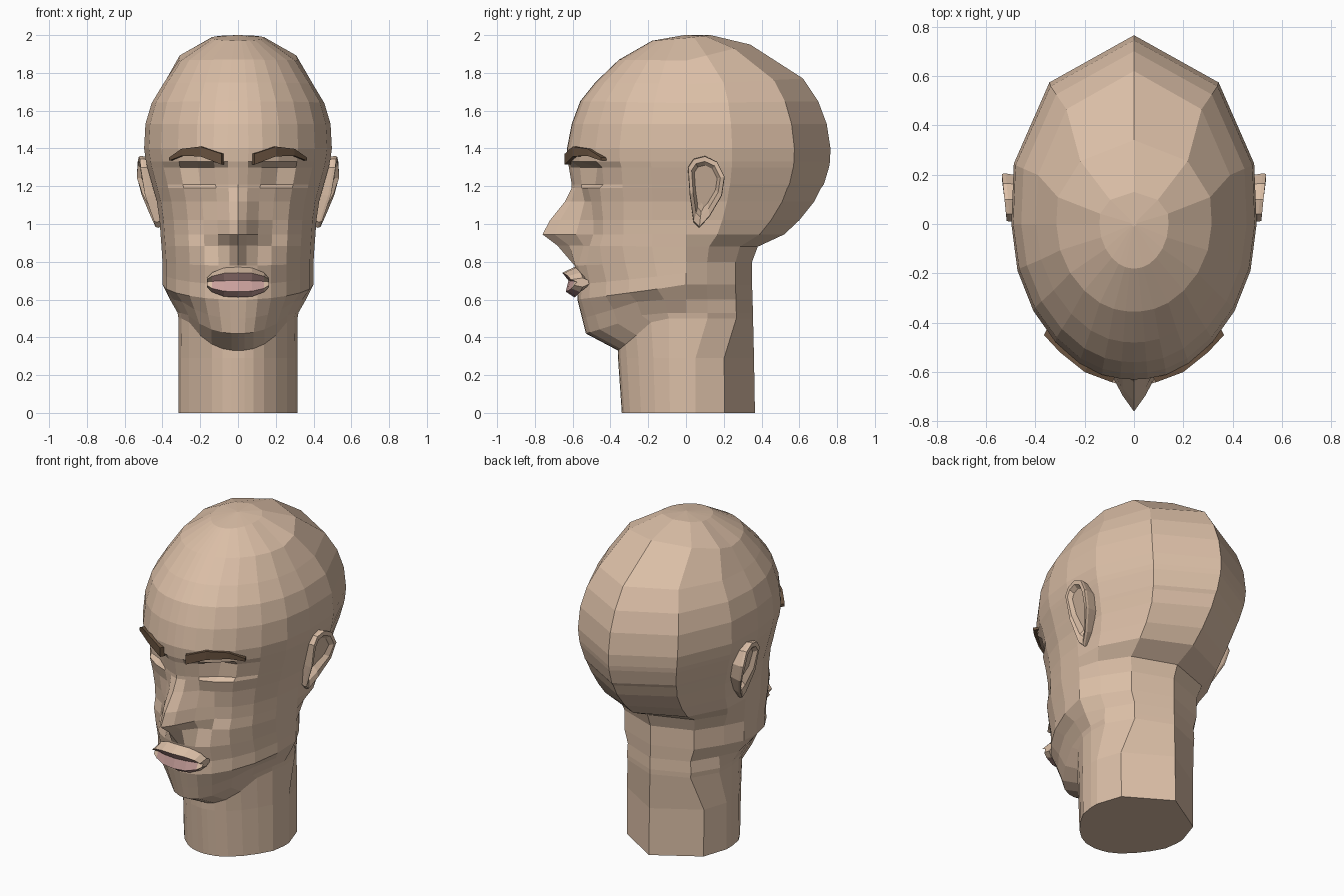
import bpy, bmesh


def material(name, col):
    m = bpy.data.materials.new(name)
    m.diffuse_color = (*col, 1)
    return m


SKIN = material("skin", (0.71, 0.52, 0.385))
LIP = material("lip_pink", (0.60, 0.36, 0.34))
BROW = material("brow_brown", (0.14, 0.085, 0.05))


def loft(name, rings, mats, pick=lambda i, j: 0, mirror=False):
    """Skin a list of equal closed rings, cap both ends."""
    bm = bmesh.new()
    vs = [[bm.verts.new(p) for p in r] for r in rings]
    n = len(rings[0])
    for i, (a, b) in enumerate(zip(vs, vs[1:])):
        for j in range(n):
            k = (j + 1) % n
            f = bm.faces.new((a[j], a[k], b[k], b[j]))
            f.material_index = pick(i, j)
    bm.faces.new(vs[0][::-1])
    bm.faces.new(vs[-1])
    bmesh.ops.recalc_face_normals(bm, faces=bm.faces)
    me = bpy.data.meshes.new(name)
    bm.to_mesh(me)
    bm.free()
    for m in mats:
        me.materials.append(m)
    ob = bpy.data.objects.new(name, me)
    bpy.context.collection.objects.link(ob)
    if mirror:
        ob.modifiers.new("mirror", 'MIRROR')
    return ob


# Half plan outline, from the face centre round to the back of the head
U = (0, .11, .26, .44, .64, .82, .95, 1, .98, .69, 0)
V = (1, .995, .97, .9, .76, .56, .3, 0, -.32, -.75, -1)
# The same outline for the base of the neck
NECK_U = (0, .11, .26, .44, .64, .82, .96, 1, 1, .84, 0)
NECK_V = (1, .99, .96, .87, .70, .48, .25, 0, -.14, -.56, -1)

# Head and neck rows: front, side and back height, half width, front y, back y
ROWS = [
    (0, 0, 0, .315, -.34, .365), (.29, .29, .29, .315, -.36, .36),
    (.33, .50, .50, .315, -.36, .355), (.42, .53, .53, .32, -.53, .355),
    (.50, .60, .60, .36, -.55, .352), (.60, .68, .68, .40, -.575, .35),
    (.68, .74, .74, .40, -.57, .35), (.78, .80, .80, .40, -.59, .35),
    (.885, .88, .88, .405, -.60, .38), (.945, .945, .945, .41, -.59, .52),
    (1.02, 1.02, 1.02, .415, -.59, .60), (1.12, 1.12, 1.12, .43, -.59, .68),
    (1.19, 1.19, 1.19, .45, -.60, .715), (1.21, 1.21, 1.21, .455, -.60, .73),
    (1.30, 1.30, 1.30, .48, -.61, .757), (1.33, 1.33, 1.33, .487, -.625, .762),
    (1.40, 1.40, 1.40, .497, -.63, .765), (1.53, 1.53, 1.53, .49, -.605, .745),
    (1.65, 1.64, 1.65, .457, -.56, .70), (1.75, 1.74, 1.77, .397, -.48, .62),
    (1.87, 1.865, 1.95, .315, -.355, .34), (1.97, 1.985, 2.0, .14, -.18, .13),
    (2.0, 2.0, 2.0, .01, -.01, .01)]

# Face relief: row -> y offsets of the first columns from the centre line
RELIEF = {
    8: (-.08, -.02, .04, .03),            # under the nose
    9: (-.17, -.11, -.01, .04, .01),      # nose tip and wings
    10: (-.13, -.08, .01, .04, .01),
    11: (-.05, -.02, .035, .03),          # bridge and cheeks
    12: (-.005, .01, .03, .02, 0),
    13: (-.005, .01, .03, .06, .02),      # eye sockets
    14: (-.01, 0, .03, .08, .02),
}
# Chin and jaw rows come to a narrower front
TAPER = {2: 1.15, 3: 1.4, 4: 1.3, 5: 1.1, 6: 1.1, 7: 1.05}

rings = []
for i, (zf, zs, zb, w, yf, yb) in enumerate(ROWS):
    half = []
    plan = zip(NECK_U, NECK_V) if i < 2 else zip(U, V)
    for c, (u, v) in enumerate(plan):
        x = w * u
        if v >= 0:
            y = yf * v ** TAPER.get(i, 1)
            z = zf + (zs - zf) * min(1, (1 - v) * (2 if i < 5 else 1))
        else:
            y = -yb * v
            z = zs - (zb - zs) * v
            if 4 <= i <= 8:               # neck narrower behind the jaw
                x *= .87 if i < 8 else .93
        off = RELIEF.get(i, ())
        if c < len(off):
            y += off[c]
        half.append((x, y, z))
    rings.append(half + [(-x, y, z) for x, y, z in half[-2:0:-1]])
loft("head_and_neck", rings, [SKIN])

# Lips: one cross-section swept across the mouth, skin border and corners
SECTION = [(-.59, .772), (-.655, .742), (-.622, .70), (-.637, .642),
           (-.592, .612), (-.54, .69)]
lip_rings = []
for s, f in ((-1, .3), (-.83, .65), (-.45, .95), (0, 1),
             (.45, .95), (.83, .65), (1, .3)):
    lip_rings.append([(.165 * s, y + .045 * s * s, .69 + (z - .69) * f)
                      for y, z in SECTION])
loft("lips", lip_rings, [SKIN, LIP],
     lambda i, j: 1 if j in (1, 2, 3) and 0 < i < 5 else 0)

# Eyebrows: thin arched bars following the brow
BAR = [(.088, -.642, 1.315, 1.372), (.20, -.600, 1.358, 1.410),
       (.30, -.520, 1.360, 1.398), (.365, -.450, 1.335, 1.352)]
loft("eyebrows", [[(x, y, lo), (x, y, hi), (x - .015, y + .03, hi),
                   (x - .015, y + .03, lo)] for x, y, lo, hi in BAR],
     [BROW], mirror=True)

# Ears: rim outline (y, z), stepped from the skull out to the rim and inward
EAR = [(.01, 1.30), (.04, 1.345), (.10, 1.36), (.165, 1.33), (.205, 1.25),
       (.19, 1.15), (.125, 1.04), (.07, .98), (.04, 1.01), (.02, 1.15)]


def ear_ring(scale, push):
    ring = []
    for y, z in EAR:
        x = .515 - .085 * max(0, (1.22 - z) / .24) + .02 * y / .2
        ring.append((x + push, .10 + (y - .10) * scale,
                     1.23 + (z - 1.23) * scale))
    return ring


loft("ears", [ear_ring(.9, -.08), ear_ring(1, -.015), ear_ring(.98, 0),
              ear_ring(.78, 0), ear_ring(.62, -.025)], [SKIN], mirror=True)
